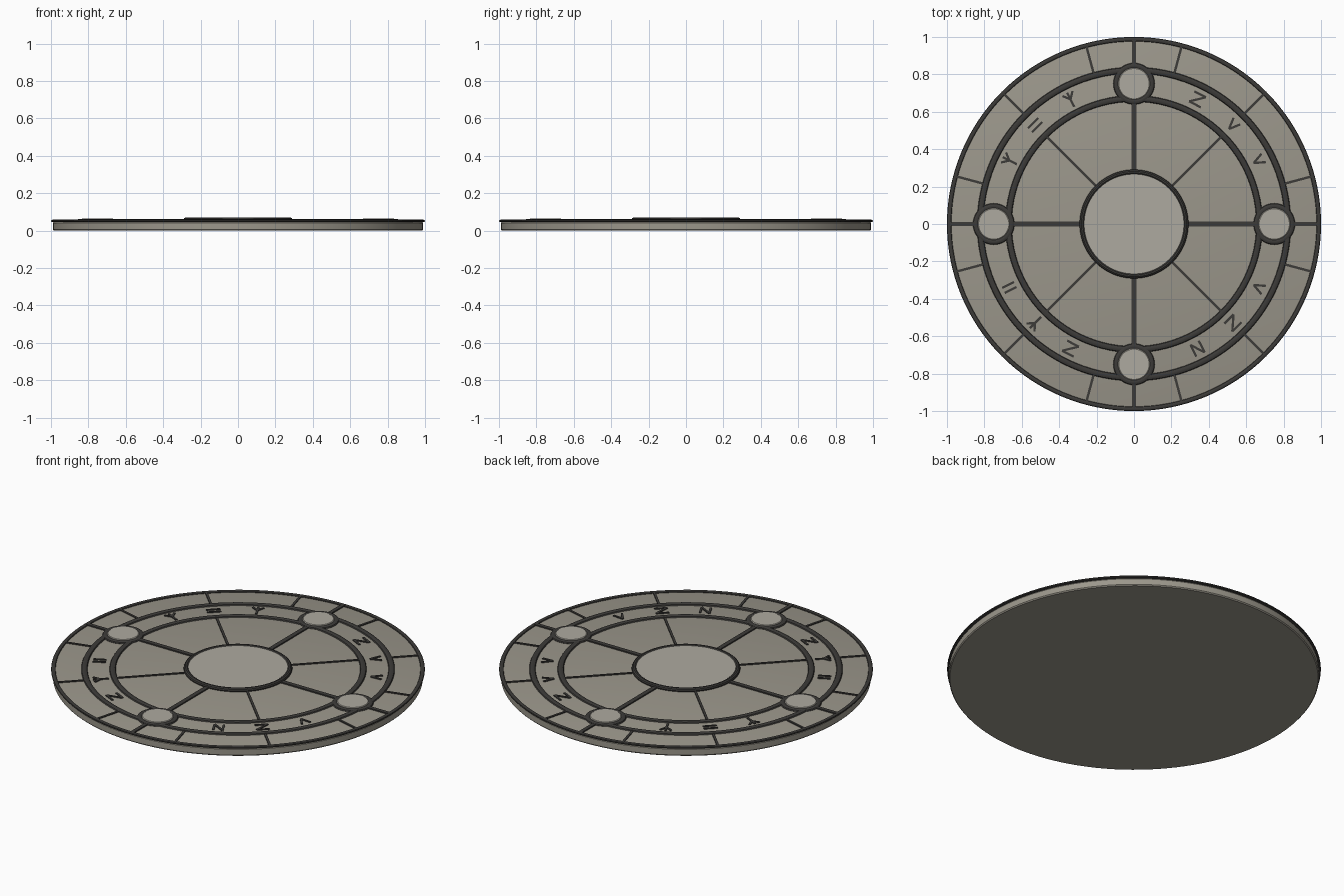
import bpy, bmesh
from math import cos, sin, pi, radians
from mathutils import Matrix, Vector

if "Cube" in bpy.data.objects:
    bpy.data.objects.remove(bpy.data.objects["Cube"])

TOP = 0.052  # height of the slab surface


def material(name, color):
    m = bpy.data.materials.new(name)
    m.diffuse_color = (*color, 1)
    m.use_nodes = True
    m.node_tree.nodes["Principled BSDF"].inputs["Base Color"].default_value = m.diffuse_color
    return m


STONE = material("stone", (0.33, 0.31, 0.26))
PALE = material("pale_stone", (0.42, 0.40, 0.35))
DARK = material("dark_inlay", (0.045, 0.043, 0.04))


def finish(bm, name, mat):
    bmesh.ops.remove_doubles(bm, verts=bm.verts, dist=1e-5)
    bmesh.ops.recalc_face_normals(bm, faces=bm.faces)
    me = bpy.data.meshes.new(name)
    bm.to_mesh(me)
    bm.free()
    me.materials.append(mat)
    ob = bpy.data.objects.new(name, me)
    bpy.context.collection.objects.link(ob)
    bpy.context.view_layer.objects.active = ob
    ob.select_set(True)
    bpy.ops.object.shade_smooth_by_angle(angle=radians(35))
    ob.select_set(False)
    return ob


def lathe(name, profile, mat, steps=96, center=(0, 0), closed=False):
    bm = bmesh.new()
    vs = [bm.verts.new((r, 0, z)) for r, z in profile]
    pairs = list(zip(vs, vs[1:])) + ([(vs[-1], vs[0])] if closed else [])
    edges = [bm.edges.new(p) for p in pairs]
    bmesh.ops.spin(bm, geom=vs + edges, axis=(0, 0, 1), cent=(0, 0, 0),
                   angle=2 * pi, steps=steps, use_merge=True)
    bmesh.ops.translate(bm, verts=bm.verts, vec=(*center, 0))
    return finish(bm, name, mat)


def ring(name, radius, half_w, half_h, z, steps=96, center=(0, 0)):
    prof = [(radius + half_w * cos(i * pi / 5), z + half_h * sin(i * pi / 5))
            for i in range(10)]
    return lathe(name, prof, DARK, steps, center, closed=True)


def disc(name, radius, top, steps, center=(0, 0)):
    prof = [(0, 0.04), (radius, 0.04), (radius, top - 0.003),
            (radius - 0.004, top), (0, top)]
    return lathe(name, prof, PALE, steps, center)


def bar(bm, a, b, width, top):
    a, b = Vector(a), Vector(b)
    d = b - a
    mid = (a + b) / 2
    low = TOP - 0.008
    m = (Matrix.Translation((mid.x, mid.y, (low + top) / 2))
         @ Matrix.Rotation(d.to_2d().angle_signed(Vector((1, 0))), 4, 'Z')
         @ Matrix.Diagonal((d.length, width, top - low, 1)))
    bmesh.ops.create_cube(bm, size=1, matrix=m)


def polar(r, deg):
    return (r * cos(radians(deg)), r * sin(radians(deg)))


# round slab with softened edge
lathe("slab", [(0, 0), (0.985, 0), (0.99, 0.006), (0.99, 0.04), (0.984, 0.048),
               (0.97, TOP), (0, TOP)], STONE, 128)

# inlaid rings
ring("rim_ring", 0.988, 0.012, 0.007, 0.052, 128)
ring("outer_band_ring", 0.822, 0.017, 0.01, TOP, 128)
ring("inner_band_ring", 0.671, 0.017, 0.01, TOP, 96)

# centre boss
disc("centre_disc", 0.275, 0.067, 96)
ring("centre_ring", 0.277, 0.014, 0.014, 0.058)

# four small bosses
for i in range(4):
    c = polar(0.75, i * 90)
    disc(f"small_disc_{i}", 0.085, 0.065, 48, c)
    ring(f"small_disc_ring_{i}", 0.095, 0.016, 0.011, 0.053, 48, c)

# spokes: thick on the cross, thin on the diagonals
bm = bmesh.new()
for i in range(4):
    a = i * 90
    bar(bm, polar(0.28, a), polar(0.66, a), 0.026, 0.059)
    bar(bm, polar(0.84, a), polar(0.985, a), 0.022, 0.059)
    bar(bm, polar(0.28, a + 45), polar(0.665, a + 45), 0.013, 0.057)
    for t in (15, 45, 75):
        bar(bm, polar(0.83, a + t), polar(0.982, a + t), 0.013, 0.057)
finish(bm, "spokes", DARK)

# abstract stroke marks: x runs along the band, y points outward
ZIG = [((-.035, .03), (.035, .03)), ((.035, .03), (-.035, -.03)), ((-.035, -.03), (.035, -.03))]
UP = [((-.025, -.035), (-.025, .035)), ((-.025, .035), (.025, -.035)), ((.025, -.035), (.025, .035))]
VEE = [((-.025, .03), (0, -.03)), ((0, -.03), (.025, .03))]
PAIR = [((-.038, .015), (.038, .015)), ((-.038, -.015), (.038, -.015))]
POSTS = [((-.015, -.035), (-.015, .035)), ((.015, -.035), (.015, .035))]
FORK = [((0, -.045), (0, .04)), ((0, 0), (.03, .035)), ((0, 0), (-.03, .035))]
marks = {27: VEE, 45: VEE, 63: ZIG, 117: FORK, 135: PAIR, 153: FORK,
         207: POSTS, 225: FORK, 243: ZIG, 297: UP, 315: ZIG, 333: VEE}
bm = bmesh.new()
for ang, strokes in marks.items():
    rot = Matrix.Rotation(radians(ang - 90), 2)
    c = Vector(polar(0.748, ang))
    for p, q in strokes:
        bar(bm, (c + rot @ Vector(p)).to_3d(), (c + rot @ Vector(q)).to_3d(), 0.012, 0.057)
finish(bm, "band_marks", DARK)
